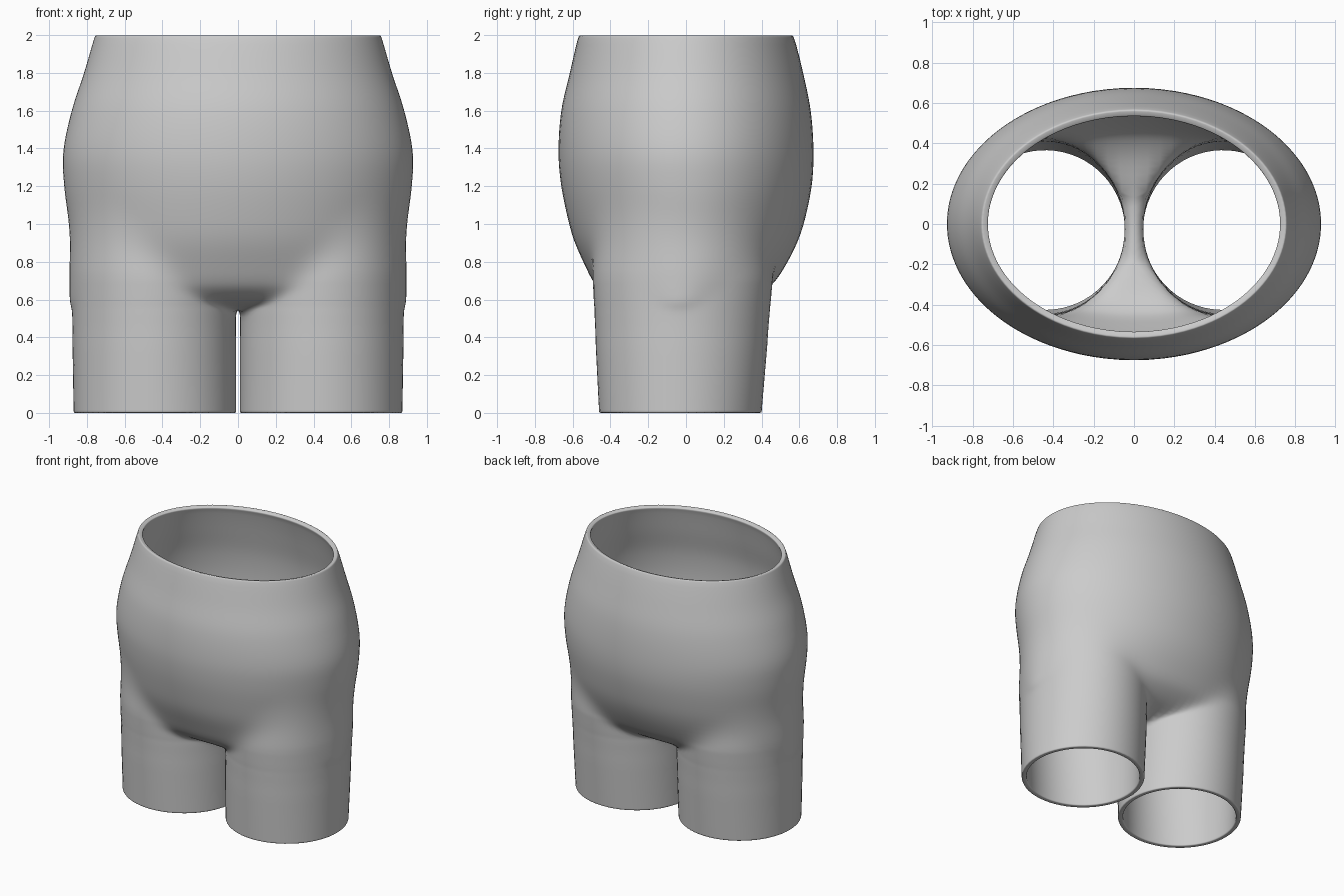
import bpy, bmesh, math
from mathutils import Vector

old = bpy.data.objects.get("Cube")
if old:
    bpy.data.objects.remove(old)

# Hip profile: height, half width, front y, back y
HIPS = [(0.55, .87, -.19, .13), (0.57, .88, -.29, .23), (0.60, .885, -.38, .33),
        (0.65, .885, -.455, .42), (0.70, .885, -.495, .475), (0.80, .885, -.545, .54),
        (0.90, .885, -.59, .59), (1.00, .895, -.62, .625), (1.20, .92, -.66, .665),
        (1.38, .925, -.675, .675), (1.60, .88, -.66, .66), (1.80, .815, -.615, .62),
        (1.96, .768, -.578, .58), (2.00, .755, -.565, .565)]
OUTER, INNER = 56, 8      # ring segments on the outside and between the legs
CROTCH = 0.55
GAP = 0.01


def hip_profile(z):
    """Smooth interpolation of the hip profile at height z."""
    def slope(i):
        a, b = HIPS[max(i - 1, 0)], HIPS[min(i + 1, len(HIPS) - 1)]
        return [(q - p) / (b[0] - a[0]) for p, q in zip(a[1:], b[1:])]
    i = max(k for k in range(len(HIPS) - 1) if HIPS[k][0] <= z + 1e-6)
    a, b = HIPS[i], HIPS[i + 1]
    h = b[0] - a[0]
    t = (z - a[0]) / h
    return [p + (3 * t * t - 2 * t ** 3) * (q - p)
            + h * (t * (1 - t) ** 2 * m - t * t * (1 - t) * n)
            for p, q, m, n in zip(a[1:], b[1:], slope(i), slope(i + 1))]


def ray_ellipse(o, d, centre_y, rx, ry):
    """Distance from o along d to an ellipse centred on x = 0."""
    p = Vector((o.x / rx, (o.y - centre_y) / ry))
    v = Vector((d.x / rx, d.y / ry))
    a, b, c = v.dot(v), p.dot(v), p.dot(p) - 1
    return (-b + math.sqrt(max(b * b - a * c, 0))) / a


def smooth_max(a, b, k=0.04):
    h = max(k - abs(a - b), 0) / k
    return max(a, b) + h * h * k / 4


def ring(z):
    """Left half section at height z, walked from the front around to the back."""
    t = min(z / 0.7, 1)
    front, back, side = -.46 - .035 * t, .40 + .06 * t, .87 + .012 * t
    rx = (side - GAP) / 2
    ry = (back - front) / 2
    c = Vector((GAP + rx, (front + back) / 2))
    is_hip = z >= CROTCH - 1e-6
    w, yf, yb = hip_profile(max(z, CROTCH))
    start = math.atan2(yf - c.y, -c.x)
    end = math.atan2(yb - c.y, -c.x)
    fade = 1 - 0.12 * max(0, z - 0.75)
    pts = []
    for j in range(OUTER + INNER):
        if j <= OUTER:
            a = start + (end - start) * j / OUTER
        else:
            a = end + (start + 2 * math.pi - end) * (j - OUTER) / INNER
        d = Vector((math.cos(a), math.sin(a)))
        r = 1 / math.hypot(d.x / rx, d.y / ry) * fade
        if is_hip:
            hip = ray_ellipse(c, d, (yf + yb) / 2, w, (yb - yf) / 2)
            r = smooth_max(r, hip) if z < 1.2 else hip
            if d.x < 0:
                r = min(r, c.x / -d.x)
        x, y = c + d * r
        if is_hip and (j >= OUTER or j == 0):
            x = 0
            y = c.y + math.tan(a) * -c.x
        pts.append((x, y, z))
    return pts


# Garment half: lofted leg that opens into the hip section
levels = [0, .015] + [.05 * i for i in range(1, 10)] + [.48, .51, .535]
levels += [CROTCH + .0125 * i for i in range(16)] + [.75 + .04 * i for i in range(31)]
levels += [1.97, 1.985, 2]
bm = bmesh.new()
rings = [[bm.verts.new(p) for p in ring(z)] for z in levels]
n = OUTER + INNER
for k in range(len(levels) - 1):
    for j in range(n):
        if j >= OUTER and levels[k] >= CROTCH - 1e-6:
            continue
        m = (j + 1) % n
        bm.faces.new((rings[k][j], rings[k][m], rings[k + 1][m], rings[k + 1][j]))
bmesh.ops.delete(bm, geom=[v for v in bm.verts if not v.link_faces], context='VERTS')

mesh = bpy.data.meshes.new("shorts_shell")
bm.to_mesh(mesh)
bm.free()
shell = bpy.data.objects.new("shorts_shell", mesh)
bpy.context.collection.objects.link(shell)

# Areas for blending the crotch and rounding the openings
blend = shell.vertex_groups.new(name="blend")
rims = shell.vertex_groups.new(name="rims")
for v in mesh.vertices:
    z = v.co.z
    weight = min(max((z - .35) / .1, 0), 1) * min(max((1.2 - z) / .2, 0), 1)
    blend.add([v.index], weight, 'REPLACE')
    if z < .001 or z > 1.999:
        rims.add([v.index], 1, 'REPLACE')

mirror = shell.modifiers.new("mirror", 'MIRROR')
mirror.merge_threshold = 0.0005
smooth = shell.modifiers.new("soften_crotch", 'SMOOTH')
smooth.factor, smooth.iterations, smooth.vertex_group = 0.5, 6, "blend"
wall = shell.modifiers.new("wall", 'SOLIDIFY')
wall.thickness, wall.offset = 0.035, -1
edge = shell.modifiers.new("round_openings", 'BEVEL')
edge.limit_method, edge.vertex_group = 'VGROUP', "rims"
edge.width, edge.segments = 0.008, 3

# Plain grey material
grey = bpy.data.materials.new("grey")
grey.use_nodes = True
colour = (0.6, 0.6, 0.6, 1)
grey.diffuse_color = colour
grey.node_tree.nodes["Principled BSDF"].inputs["Base Color"].default_value = colour
mesh.materials.append(grey)

bpy.context.view_layer.objects.active = shell
shell.select_set(True)
bpy.ops.object.shade_smooth()
